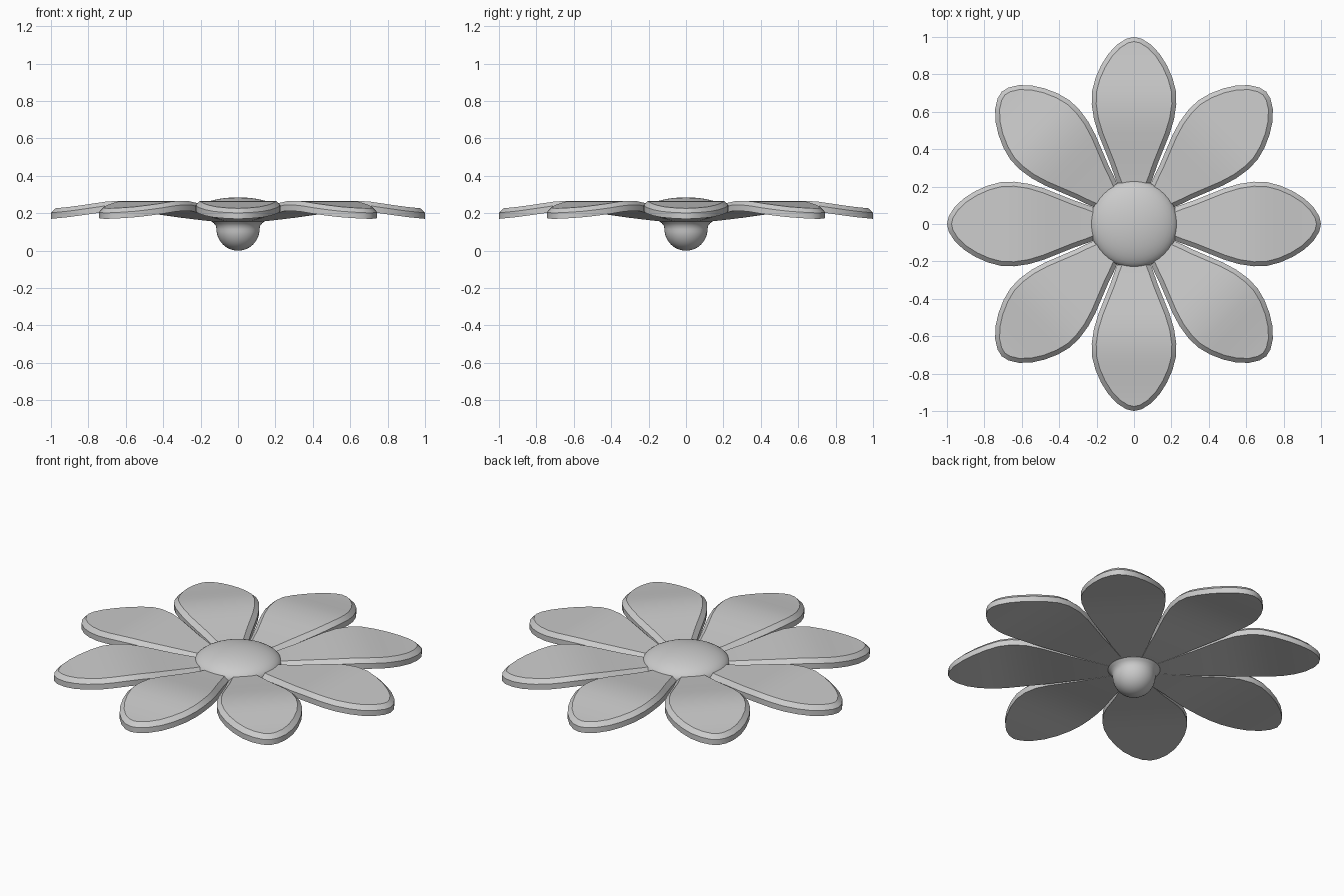
import bpy, bmesh, math
from mathutils import Vector

cube = bpy.data.objects.get("Cube")
if cube:
    bpy.data.objects.remove(cube, do_unlink=True)

grey = bpy.data.materials.new("plain_grey")
grey.use_nodes = True
grey.diffuse_color = (0.6, 0.6, 0.6, 1)
grey.node_tree.nodes["Principled BSDF"].inputs["Base Color"].default_value = (0.6, 0.6, 0.6, 1)


def lerp_table(table, x):
    """Linear interpolation in a list of (x, value) pairs."""
    for (x0, v0), (x1, v1) in zip(table, table[1:]):
        if x <= x1:
            return v0 + (v1 - v0) * (x - x0) / (x1 - x0)
    return table[-1][1]


def finish(name, mesh, angle=30):
    obj = bpy.data.objects.new(name, mesh)
    bpy.context.collection.objects.link(obj)
    bpy.ops.object.select_all(action='DESELECT')
    obj.select_set(True)
    bpy.context.view_layer.objects.active = obj
    bpy.ops.object.shade_smooth_by_angle(angle=math.radians(angle))
    return obj


# Petal: half outline (distance from centre, half width) and arched underside height
outline = [(0.02, 0.008), (0.13, 0.053), (0.24, 0.098), (0.32, 0.126), (0.4, 0.158),
           (0.48, 0.19), (0.56, 0.214), (0.64, 0.226), (0.71, 0.224), (0.78, 0.206),
           (0.85, 0.175), (0.91, 0.137), (0.96, 0.09), (0.99, 0.042), (1.0, 0.0)]
arch = [(0, 0.148), (0.1, 0.152), (0.3, 0.175), (0.45, 0.197), (0.54, 0.21), (0.62, 0.214),
        (0.7, 0.209), (0.8, 0.194), (0.9, 0.18), (1.0, 0.17)]
SIDE, THICK, INSET = 0.032, 0.054, 0.024


def inset_point(i):
    """Outline point moved inwards along its normal."""
    a = Vector(outline[max(i - 1, 0)])
    b = Vector(outline[min(i + 1, len(outline) - 1)])
    t = (b - a).normalized()
    if i == len(outline) - 1:
        t = Vector((0, -1))
    r, w = outline[i]
    return r + INSET * t.y, max(w - INSET * t.x, 0.002 if w else 0)


def build_petal():
    bm = bmesh.new()
    inner = [inset_point(i) for i in range(len(outline))]
    layers = []
    for points, lift in ((outline, 0), (outline, SIDE), (inner, THICK)):
        sides = []
        for s in (1, -1):
            sides.append([bm.verts.new((r, s * w, lerp_table(arch, r) + lift))
                          for r, w in points])
        bm.verts.remove(sides[1][-1])
        sides[1][-1] = sides[0][-1]          # shared tip
        layers.append(sides)

    def strip(a, b):
        for i in range(len(a) - 1):
            quad = list(dict.fromkeys((a[i], a[i + 1], b[i + 1], b[i])))
            bm.faces.new(quad)

    for low, high in zip(layers, layers[1:]):   # rim and bevel
        for s in (0, 1):
            strip(low[s], high[s])
        bm.faces.new((low[0][0], high[0][0], high[1][0], low[1][0]))
    for cap in (layers[0], layers[2]):          # underside and top
        strip(cap[0], cap[1])
    bmesh.ops.recalc_face_normals(bm, faces=bm.faces)
    mesh = bpy.data.meshes.new("petal")
    bm.to_mesh(mesh)
    bm.free()
    mesh.materials.append(grey)
    return mesh


petal_mesh = build_petal()
for k in range(8):
    petal = finish(f"petal_{k + 1}", petal_mesh)
    petal.rotation_euler.z = k * math.pi / 4


# Round parts: profile of (radius, height) turned about the vertical axis
def lathe(name, profile, steps=40):
    bm = bmesh.new()
    verts = [bm.verts.new((r, 0, z)) for r, z in profile]
    edges = [bm.edges.new(pair) for pair in zip(verts, verts[1:])]
    bmesh.ops.spin(bm, geom=verts + edges, cent=(0, 0, 0), axis=(0, 0, 1),
                   angle=math.tau, steps=steps)
    bmesh.ops.remove_doubles(bm, verts=bm.verts, dist=0.0005)
    bmesh.ops.recalc_face_normals(bm, faces=bm.faces)
    mesh = bpy.data.meshes.new(name)
    bm.to_mesh(mesh)
    bm.free()
    mesh.materials.append(grey)
    return finish(name, mesh, 40)


def arc(radius, height, z, start, end, n=12):
    """Points on an ellipse between two angles in degrees."""
    angles = [math.radians(start + (end - start) * i / n) for i in range(n + 1)]
    return [(radius * math.cos(a), z + height * math.sin(a)) for a in angles]


# Flattened centre dome
lathe("centre_dome", [(0, 0.19)] + arc(0.235, 0.085, 0.2, -10, 90))

# Round bulb below with a flared collar
lathe("base_bulb", arc(0.115, 0.115, 0.115, -90, 0) +
      [(0.118, 0.132), (0.128, 0.145), (0.14, 0.156), (0.14, 0.17), (0, 0.17)])
